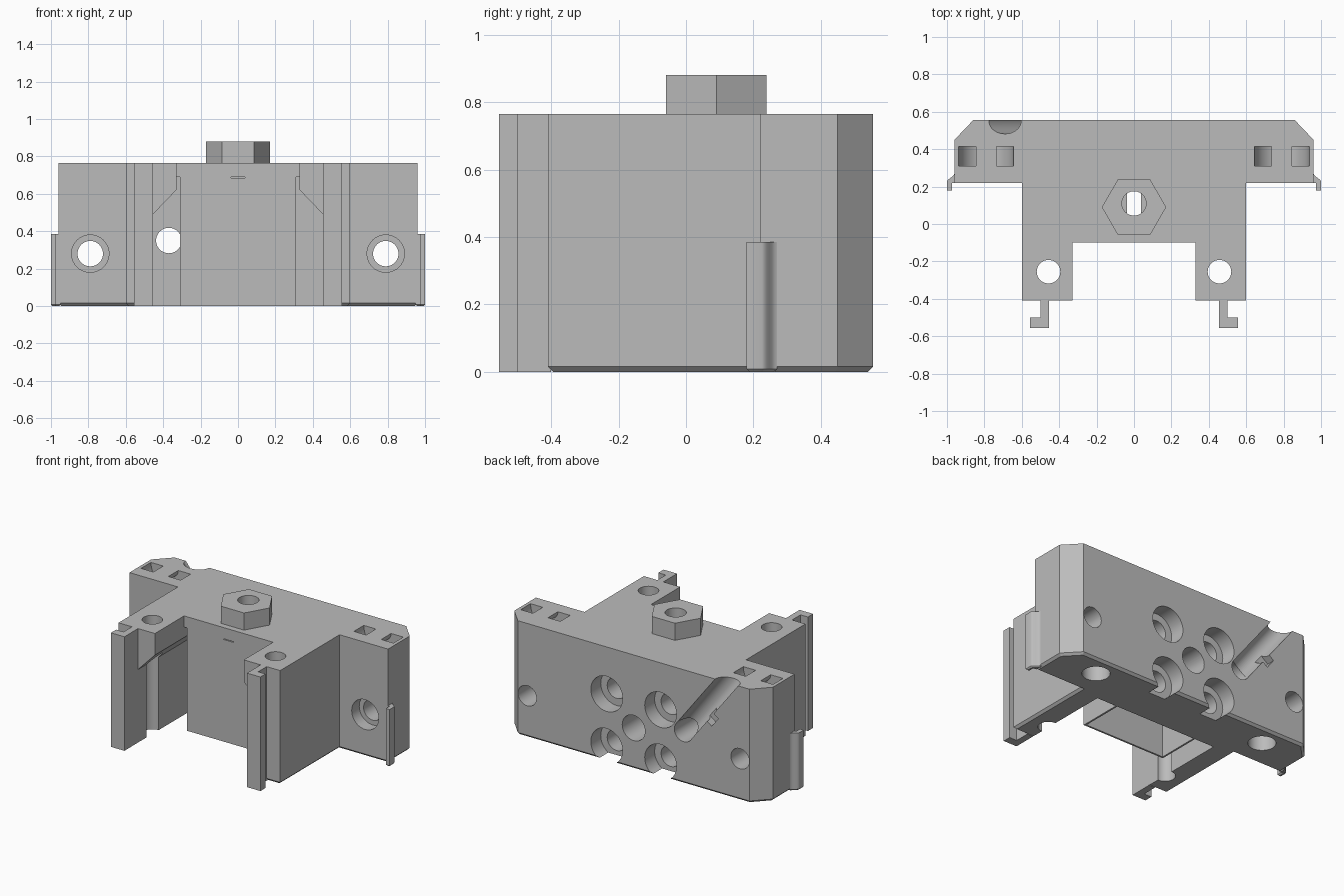
import bpy, bmesh, math
from mathutils import Matrix, Vector

cube = bpy.data.objects.get("Cube")
if cube:
    bpy.data.objects.remove(cube, do_unlink=True)

grey = bpy.data.materials.new("plain grey")
grey.use_nodes = True
colour = (0.5, 0.5, 0.5, 1)
grey.diffuse_color = colour
grey.node_tree.nodes["Principled BSDF"].inputs["Base Color"].default_value = colour

H = 0.765
FRONT, BACK = 0.22, 0.555


def finish(name, bm):
    bmesh.ops.recalc_face_normals(bm, faces=bm.faces)
    mesh = bpy.data.meshes.new(name)
    bm.to_mesh(mesh)
    bm.free()
    obj = bpy.data.objects.new(name, mesh)
    bpy.context.collection.objects.link(obj)
    mesh.materials.append(grey)
    return obj


def prism(name, points, start, end, axis="z", chamfer=0):
    """Extrude a flat outline along z (x, y points) or y (x, z points)."""
    bm = bmesh.new()
    place = (lambda a, b: (a, b, start)) if axis == "z" else (lambda a, b: (a, start, b))
    face = bm.faces.new([bm.verts.new(place(a, b)) for a, b in points])
    edges = list(face.edges)
    top = bmesh.ops.extrude_face_region(bm, geom=[face], use_keep_orig=True)
    move = (0, 0, end - start) if axis == "z" else (0, end - start, 0)
    bmesh.ops.translate(bm, verts=[g for g in top["geom"] if isinstance(g, bmesh.types.BMVert)], vec=move)
    bmesh.ops.recalc_face_normals(bm, faces=bm.faces)
    if chamfer:
        bmesh.ops.bevel(bm, geom=edges, offset=chamfer, segments=1, affect="EDGES")
    return finish(name, bm)


def box(name, x0, x1, y0, y1, z0, z1):
    return prism(name, [(x0, y0), (x1, y0), (x1, y1), (x0, y1)], z0, z1)


def rod(name, p, q, radius, sides=40):
    """Cylinder from point p to point q."""
    p, q = Vector(p), Vector(q)
    bm = bmesh.new()
    turn = (q - p).to_track_quat("Z", "Y").to_matrix().to_4x4()
    bmesh.ops.create_cone(bm, cap_ends=True, segments=sides, radius1=radius, radius2=radius,
                          depth=(q - p).length, matrix=Matrix.Translation((p + q) / 2) @ turn)
    return finish(name, bm)


def cut(obj, cutters):
    for c in cutters:
        mod = obj.modifiers.new("cut", "BOOLEAN")
        mod.operation, mod.solver, mod.object = "DIFFERENCE", "EXACT", c
    graph = bpy.context.evaluated_depsgraph_get()
    mesh = bpy.data.meshes.new_from_object(obj.evaluated_get(graph))
    obj.modifiers.clear()
    obj.data = mesh
    for c in cutters:
        bpy.data.objects.remove(c, do_unlink=True)


def mirrored(points):
    return points + [(-x, y) for x, y in reversed(points)]


# Main block: wide back bar, centre bridge and two forward arms
outline = [(0.33, -0.1), (0.33, -0.41), (0.6, -0.41), (0.6, FRONT), (0.96, FRONT), (0.96, 0.45), (0.86, BACK)]
body = prism("main_block", mirrored(outline), 0, H, chamfer=0.015)
cutters = []

# Open bay under the bridge with sloped shoulders
bay = [(0.455, -0.1), (0.455, 0.49), (0.33, 0.62), (0.33, 0.69)]
cutters.append(prism("bay_cutter", mirrored(bay), -0.7, 0.2, "y"))

for s in (-1, 1):
    # Vertical screw holes through the arms
    cutters.append(rod("arm_hole", (s * 0.457, -0.255, -0.1), (s * 0.457, -0.255, 1), 0.063))
    # Horizontal mounting holes, counterbored on the front
    x = s * 0.79
    cutters.append(rod("side_hole", (x, 0, 0.28), (x, 1, 0.28), 0.068))
    cutters.append(rod("side_counterbore", (x, 0, 0.28), (x, FRONT + 0.08, 0.28), 0.1))
    # Curved tie channels entering from the top
    ring = rod("tie_channel", (x, 0.31, H), (x, 0.415, H), 0.147)
    cut(ring, [rod("tie_core", (x, 0.2, H), (x, 0.5, H), 0.056)])
    cutters.append(ring)
    # Round sockets underneath
    cutters.append(rod("bottom_socket", (s * 0.65, 0.42, -0.1), (s * 0.65, 0.42, 0.15), 0.085))
    # Four counterbored screw holes on the back
    for z in (0.1, 0.45):
        cutters.append(rod("back_counterbore", (s * 0.2, 0.45, z), (s * 0.2, 0.7, z), 0.118))
        cutters.append(rod("back_hole", (s * 0.2, 0.1, z), (s * 0.2, 0.6, z), 0.07))

# Centre hole, cable hole and slanted cable groove on the back
cutters.append(rod("centre_hole", (0, 0.3, 0.275), (0, 0.7, 0.275), 0.085))
cutters.append(rod("cable_hole", (-0.37, 0, 0.35), (-0.37, 0.7, 0.35), 0.068))
along = Vector((-0.32, 0, 0.415)).normalized()
side = Vector((-along.z, 0, along.x))
origin = Vector((-0.37, 0.55, 0.35))
cutters.append(rod("cable_groove", origin, origin + along * 0.75, 0.068))
corners = [(0.2, 0), (0.28, 0), (0.28, 0.11), (0.2, 0.11)]
notch = [origin + along * a + side * b for a, b in corners]
cutters.append(prism("groove_notch", [(p.x, p.z) for p in notch], 0.5, 0.6, "y"))

# Vertical hole under the nut
cutters.append(rod("nut_hole_lower", (0, 0.11, 0.6), (0, 0.11, 1), 0.065))
cut(body, cutters)

# Hexagonal nut boss on top
nut = rod("hex_boss", (0, 0.09, H), (0, 0.09, 0.88), 0.172, 6)
angle = math.radians(30)
if max(abs(v.co.x) for v in nut.data.vertices) < 0.16:
    about = Matrix.Translation((0, 0.09, 0))
    nut.data.transform(about @ Matrix.Rotation(angle, 4, "Z") @ about.inverted())
cut(nut, [rod("nut_hole", (0, 0.11, 0.7), (0, 0.11, 1), 0.065)])

# Thin-walled box standing inside the bay
T = 0.012
box("bay_box_front", -0.31, 0.31, -0.1, -0.1 + T, 0, 0.685)
for s, label in ((-1, "right"), (1, "left")):
    box("bay_box_side_" + label, s * 0.31, s * (0.31 - T), -0.1, 0.2, 0, 0.685)
    box("bay_box_roof_" + label, s * 0.037, s * 0.31, -0.1, 0.2, 0.675, 0.69)

    # Hooked rails in front of the arms
    hook = [(0.455, -0.4), (0.455, -0.555), (0.555, -0.555), (0.555, -0.5), (0.5, -0.5), (0.5, -0.4)]
    prism("hook_rail_" + label, [(s * x, y) for x, y in hook], 0, H)

    # Side lips with a curved blend into the block
    lip = [(0.95, 0.22), (0.972, 0.22), (0.972, 0.18), (1.0, 0.18), (1.0, 0.225)]
    for i in range(1, 7):
        t = math.pi * i / 6
        lip.append((0.98 + 0.02 * math.cos(t), 0.225 + 0.045 * i / 6))
    lip.append((0.95, 0.27))
    prism("side_lip_" + label, [(s * x, y) for x, y in lip], 0, 0.385, chamfer=0.008)

# Smooth round walls, keep edges crisp
for obj in bpy.context.scene.objects:
    if obj.type == "MESH":
        obj.select_set(True)
        bpy.context.view_layer.objects.active = obj
bpy.ops.object.shade_smooth_by_angle(angle=angle)
